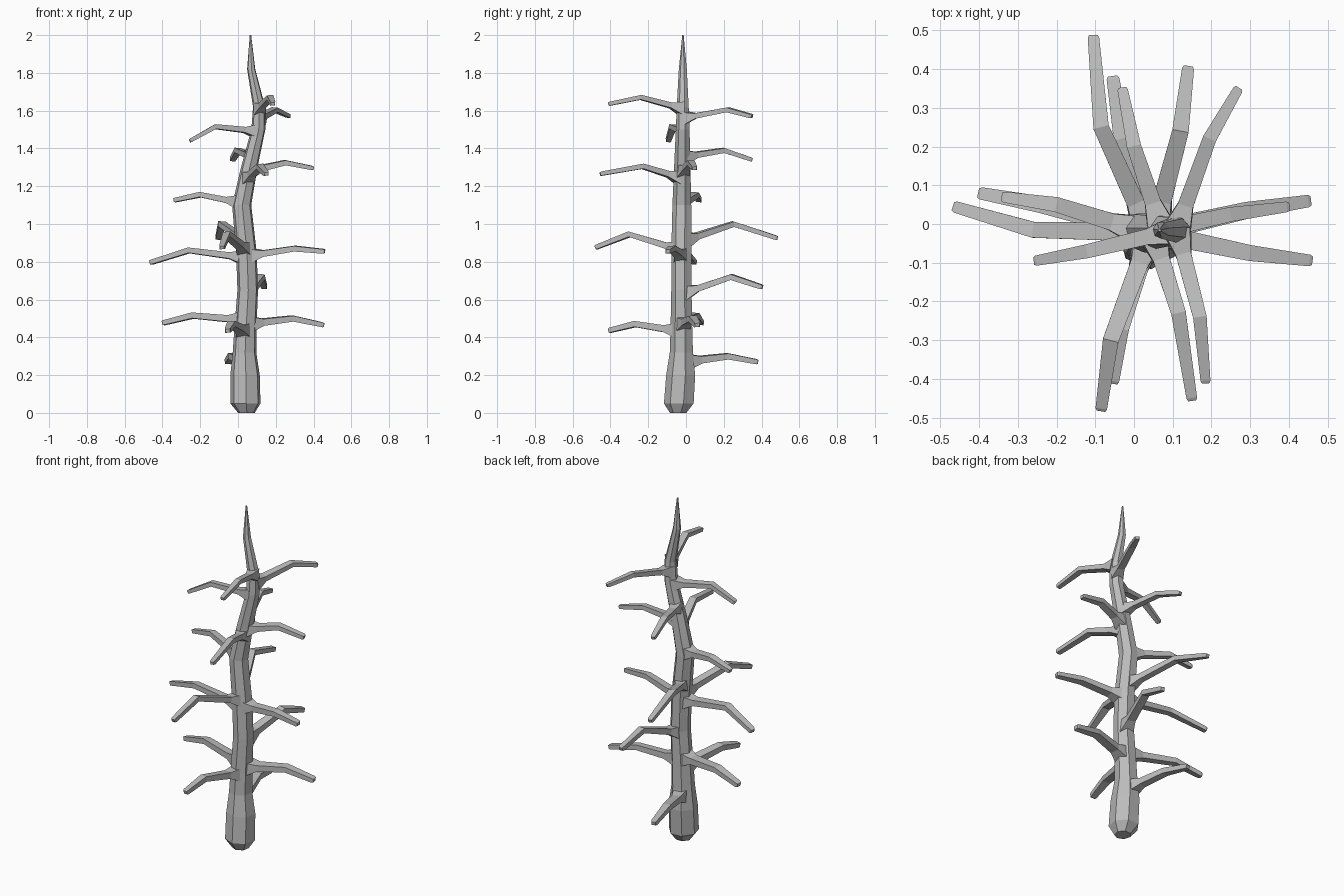
import bpy, bmesh, math
from mathutils import Vector

if "Cube" in bpy.data.objects:
    bpy.data.objects.remove(bpy.data.objects["Cube"])

bark = bpy.data.materials.new("grey_bark")
bark.diffuse_color = (0.5, 0.5, 0.5, 1)
bark.use_nodes = True
bark.node_tree.nodes["Principled BSDF"].inputs["Base Color"].default_value = bark.diffuse_color


def loft(name, rings):
    """Skin a list of equal-sized rings and cap both ends."""
    bm = bmesh.new()
    loops = [[bm.verts.new(p) for p in r] for r in rings]
    n = len(rings[0])
    for a, b in zip(loops, loops[1:]):
        for i in range(n):
            j = (i + 1) % n
            bm.faces.new((a[i], a[j], b[j], b[i]))
    bm.faces.new(loops[0][::-1])
    bm.faces.new(loops[-1])
    bmesh.ops.recalc_face_normals(bm, faces=bm.faces)
    mesh = bpy.data.meshes.new(name)
    bm.to_mesh(mesh)
    bm.free()
    mesh.materials.append(bark)
    obj = bpy.data.objects.new(name, mesh)
    bpy.context.collection.objects.link(obj)


# Trunk axis: x, y, z, radius
axis = [(.045, -.04, .0, .045), (.04, -.035, .05, .082), (.038, -.025, .2, .08),
        (.035, -.022, .32, .064), (.04, -.022, .45, .06), (.052, -.022, .65, .056),
        (.045, -.022, .85, .056), (.02, -.02, 1.1, .052), (.06, -.018, 1.3, .045),
        (.108, -.016, 1.5, .038), (.112, -.016, 1.62, .033),
        (.07, -.016, 1.82, .022), (.066, -.016, 2.0, .004)]
SIDES = 7
loft("trunk", [[(x + r * math.cos(math.tau * (i + .3) / SIDES),
                 y + r * math.sin(math.tau * (i + .3) / SIDES), z)
                for i in range(SIDES)] for x, y, z, r in axis])


def trunk_at(z):
    for a, b in zip(axis, axis[1:]):
        if a[2] <= z <= b[2]:
            t = (z - a[2]) / (b[2] - a[2])
            return Vector(a).lerp(Vector(b), t)


def square(c, along, w, h):
    side = Vector((along.y, -along.x, 0)).normalized()
    up = side.cross(along).normalized()
    return [c + side * w * sx + up * h * sz
            for sx, sz in ((-1, -.8), (1, -1), (1, .8), (-1, 1))]


# Branches: height on trunk, elbow, tip
branches = [
    (.27, (-.03, .22, .30), (-.055, .38, .27)),
    (.43, (-.035, -.27, .47), (-.055, -.41, .435)),
    (.47, (.29, .035, .50), (.455, .06, .465)),
    (.49, (-.24, .05, .515), (-.40, .08, .475)),
    (.63, (.12, .24, .72), (.14, .405, .665)),
    (.83, (.30, -.075, .87), (.46, -.095, .855)),
    (.82, (-.26, -.015, .86), (-.465, .045, .795)),
    (.86, (-.06, -.30, .945), (-.085, -.48, .875)),
    (.91, (-.085, .25, 1.0), (-.105, .485, .925)),
    (1.11, (-.20, .05, 1.155), (-.34, .07, 1.125)),
    (1.24, (.115, -.23, 1.305), (.15, -.455, 1.265)),
    (1.28, (.25, .025, 1.325), (.40, .045, 1.295)),
    (1.355, (.0, .20, 1.39), (-.03, .35, 1.34)),
    (1.49, (-.12, -.07, 1.515), (-.255, -.095, 1.44)),
    (1.56, (.195, .22, 1.605), (.27, .35, 1.57)),
    (1.61, (.17, -.24, 1.67), (.185, -.41, 1.635))]
for k, (z, elbow, tip) in enumerate(branches):
    t = trunk_at(z)
    base, e, p = t.xyz, Vector(elbow), Vector(tip)
    s = 1.08 - .28 * z / 1.6          # upper branches are thinner
    d1, d2 = (e - base).normalized(), (p - e).normalized()
    loft(f"branch_{k + 1}", [
        square(base + d1 * t.w * .3, d1, .042 * s, .046 * s),
        square(base + d1 * (t.w + .035), d1, .025 * s, .020 * s),
        square(e, (d1 + d2).normalized(), .022 * s, .017 * s),
        square(p - d2 * .008, d2, .016 * s, .014 * s),
        square(p, d2, .012 * s, .011 * s)])
